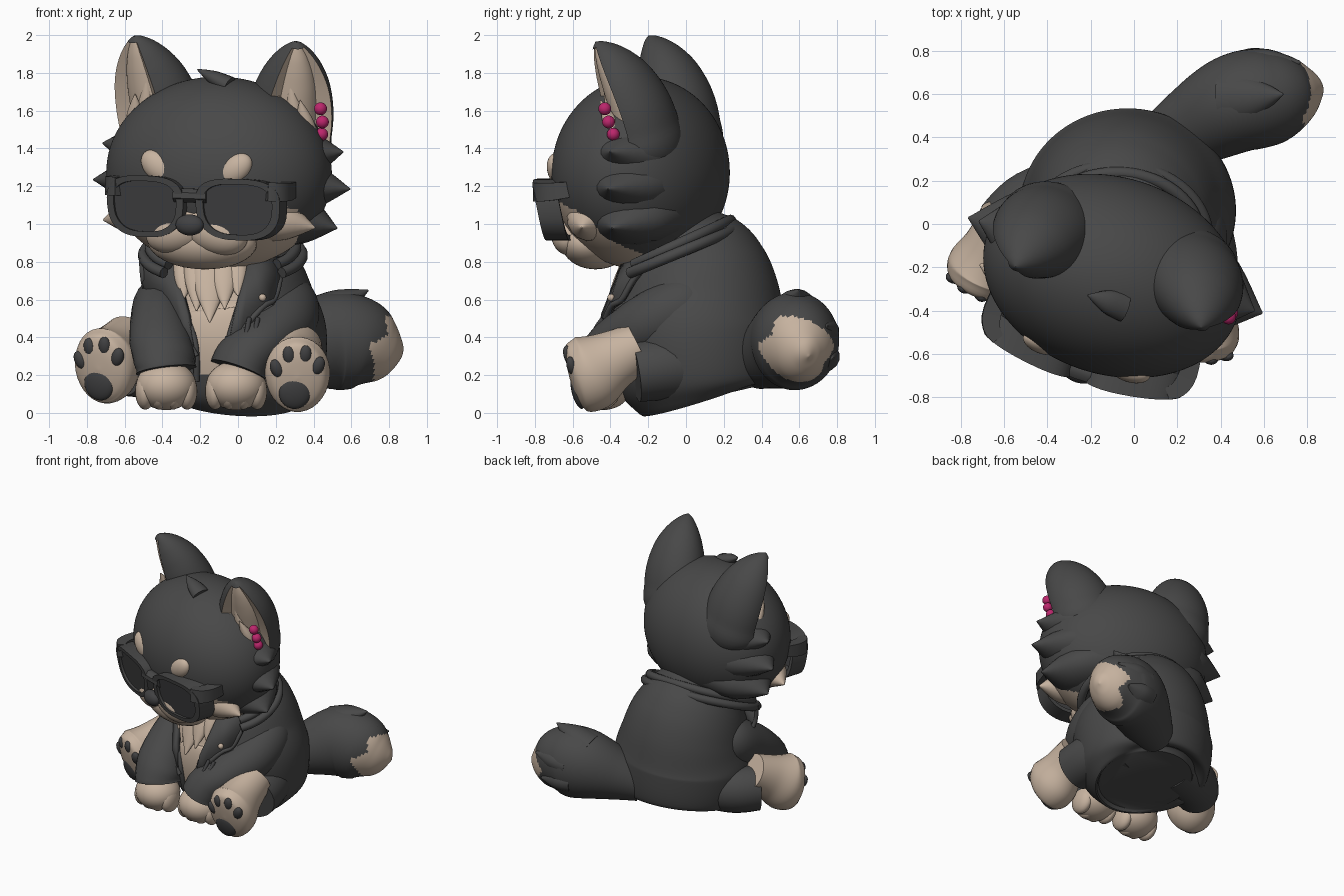
import bpy, bmesh
from math import sin, cos, pi, radians, copysign
from mathutils import Vector, Matrix
from mathutils.bvhtree import BVHTree

if "Cube" in bpy.data.objects:
    bpy.data.objects.remove(bpy.data.objects["Cube"])


def material(name, rgb):
    m = bpy.data.materials.new(name)
    m.use_nodes = True
    m.diffuse_color = (*rgb, 1)
    m.node_tree.nodes["Principled BSDF"].inputs["Base Color"].default_value = (*rgb, 1)
    return m


DARK = material("charcoal", (0.065, 0.065, 0.065))
CREAM = material("cream", (0.57, 0.45, 0.35))
BLACK = material("soft black", (0.053, 0.053, 0.055))
PINK = material("magenta", (0.5, 0.02, 0.15))
WORLD = Matrix()
HEAD = (Matrix.Translation((-0.1, -0.24, 1.27)) @ Matrix.Rotation(radians(-18), 4, 'Z')
        @ Matrix.Rotation(radians(2), 4, 'Y'))
SIDES = (("left", 1), ("right", -1))


def finish(name, bm, mats, M=WORLD, rule=None):
    """Colour faces by a rule, smooth all but hard edges, and link the object."""
    bmesh.ops.recalc_face_normals(bm, faces=bm.faces)
    for f in bm.faces:
        f.smooth = True
        if rule and rule(f.calc_center_median()):
            f.material_index = 1
    for e in bm.edges:
        e.smooth = e.calc_face_angle(0) < radians(42)
    me = bpy.data.meshes.new(name)
    bm.to_mesh(me)
    bm.free()
    for m in mats:
        me.materials.append(m)
    ob = bpy.data.objects.new(name, me)
    bpy.context.scene.collection.objects.link(ob)
    ob.matrix_world = M
    return ob


def spline(pts, steps):
    pts, out = [Vector(p) for p in pts], []
    for i in range(len(pts) - 1):
        p, q = pts[i], pts[i + 1]
        o, r = pts[max(i - 1, 0)], pts[min(i + 2, len(pts) - 1)]
        for s in range(steps):
            t = s / steps
            out.append((p * 2 + (q - o) * t + (o * 2 - p * 5 + q * 4 - r) * t * t
                        + (p * 3 - o - q * 3 + r) * t ** 3) * 0.5)
    return out + [pts[-1]]


def loft(name, secs, mats, M=WORLD, ref=(0, 0, 1), n=24, steps=6, dent=None, rule=None):
    """Skin elliptical sections (x, y, z, a, b); dent(z, angle) scales the radius."""
    bm, rings = bmesh.new(), []
    secs = spline(secs, steps)
    cen = [Vector(s[:3]) for s in secs]
    for i, s in enumerate(secs):
        d = (cen[min(i + 1, len(cen) - 1)] - cen[max(i - 1, 0)]).normalized()
        side = d.cross(Vector(ref)).normalized()
        up = side.cross(d)
        ring = []
        for k in range(n):
            a = 2 * pi * (k + 0.5) / n
            m = dent(s[2], a) if dent else 1
            v = bm.verts.new(cen[i] + (side * max(s[3], .003) * cos(a) + up * max(s[4], .003) * sin(a)) * m)
            ring.append((v, m))
        rings.append(ring)
    for r, q in zip(rings, rings[1:]):
        for k in range(n):
            c = (r[k], r[(k + 1) % n], q[(k + 1) % n], q[k])
            f = bm.faces.new([v for v, _ in c])
            f.material_index = int(any(m < 1 for _, m in c))
    for r in (rings[0], rings[-1]):
        bm.faces.new([v for v, _ in r])
    return finish(name, bm, mats, M, rule)


def tube(name, pts, r, mat, M=WORLD, ref=(0, 0, 1)):
    return loft(name, [(*p, r, r) for p in pts], [mat], M, ref, n=10, steps=4)


def tuft(name, a, b, w, h, mat, M=WORLD, ref=(0, 0, 1)):
    mid = Vector(a).lerp(Vector(b), 0.5)
    loft(name, [(*a, w, h), (*mid, w * .75, h * .75), (*b, .004, .004)], [mat], M, ref, n=16)


def blob(name, c, r, mats, M=WORLD, tilt=0, seg=32, rule=None):
    bm = bmesh.new()
    bmesh.ops.create_uvsphere(bm, u_segments=seg, v_segments=seg * 5 // 8, radius=1)
    bm.transform(Matrix.Translation(c) @ Matrix.Rotation(tilt, 4, 'Y') @ Matrix.Diagonal((*r, 1)))
    return finish(name, bm, mats, M, rule)


# Torso in a jacket with a cream chest opening
def chest(c):
    return c.y < -0.1 and 0.2 < c.z < 0.95 and abs(c.x + 0.14) < 0.07 + 0.38 * max(0, c.z - 0.35)


torso = loft("jacket_body", [(-.02, .1, .085, .34, .32), (-.02, .09, .14, .46, .43), (-.03, .06, .4, .5, .475),
                             (-.05, .06, .6, .45, .44), (-.07, .02, .78, .39, .39), (-.08, -.05, .95, .28, .28),
                             (-.08, -.08, 1.05, .2, .2)],
             [DARK, CREAM], ref=(0, 1, 0), n=120, steps=10, rule=chest)
tree = BVHTree.FromPolygons([v.co for v in torso.data.vertices], [p.vertices for p in torso.data.polygons])


def on_front(x, z, off):
    hit = tree.ray_cast(Vector((x, -2, z)), Vector((0, 1, 0)))[0]
    return (x, (hit.y if hit else -0.1) - off, z)


# Chest fluff
for x, z, w in ((-.29, .6, .07), (-.22, .54, .08), (-.15, .48, .1), (-.07, .55, .08), (0, .62, .07)):
    tuft("chest_fluff", on_front(x * .9 - .014, .8, -.02), on_front(x, z, .035), w, .045, CREAM, ref=(0, 1, 0))

# Collar, lapels, front edges and studs
for i, (r, drop) in enumerate(((.0, .02), (.035, -.025))):
    ring = [radians(-42 + 264 * k / 24) for k in range(25)]
    tube(f"collar_band_{i + 1}", [(-.08 + (.385 + r) * cos(a), -.07 + (.305 + r) * sin(a),
                                   .86 + .14 * sin(a) + drop) for a in ring], .03, DARK)
for side, s in SIDES:
    outline = [(.2, .82), (.37, .82), (.36, .7), (.33, .6), (.27, .56), (.16, .43), (.08, .3), (.12, .52)]
    bm = bmesh.new()
    f = bm.faces.new([bm.verts.new(on_front(-.14 + s * x, z, .03)) for x, z in outline])
    bmesh.ops.triangulate(bm, faces=[f])
    lapel = finish(f"{side}_lapel", bm, [DARK])
    thick = lapel.modifiers.new("thickness", 'SOLIDIFY')
    thick.thickness, thick.offset = .035, 0
    tube(f"{side}_lapel_edge", [on_front(-.14 + s * x, z, .035) for x, z in outline[1:7]], .016, DARK, ref=(0, 1, 0))
    tube(f"{side}_jacket_edge", [on_front(-.14 + s * x, z, .01) for x, z in
                                 ((.22, .8), (.14, .55), (.085, .35), (.08, .17))], .018, DARK, ref=(0, 1, 0))
    blob(f"{side}_stud", on_front(-.14 + s * .27, .61, .066), (.02, .02, .02), [CREAM], seg=16)

# Sleeves and front paws with four toes
for side, path, px in (("left", [(.2, .12, .64, .07, .07), (.265, .02, .58, .15, .16), (.25, -.18, .48, .165, .165),
                                 (.12, -.35, .38, .165, .14), (.03, -.41, .29, .168, .145),
                                 (.0, -.425, .225, .172, .15)], -.01),
                       ("right", [(-.32, .12, .64, .07, .07), (-.39, .02, .58, .15, .16), (-.42, -.18, .48, .15, .165),
                                  (-.41, -.34, .38, .165, .14), (-.39, -.41, .29, .168, .145),
                                  (-.38, -.425, .225, .172, .15)], -.38)):
    loft(f"{side}_sleeve", path, [DARK])
    blob(f"{side}_paw", (px, -.44, .145), (.16, .155, .13), [CREAM])
    for k in range(4):
        x = (k - 1.5) * .074
        blob(f"{side}_paw_toe_{k + 1}", (px + x, -.485 + abs(x) * .35, .115), (.054, .095, .098), [CREAM], seg=20)
for x in (.04, .085):
    tube("sleeve_zip", [(x, -.5, .39), (x + .01, -.475, .45), (x + .02, -.44, .5)], .013, BLACK)

# Legs and big feet with sole pads
for side, at, yaw, leg in (("left", (.315, -.52, .21), 0, [(.2, .15, .26, .19, .17), (.29, -.1, .24, .18, .17),
                                                         (.32, -.27, .215, .165, .16)]),
                           ("right", (-.7, -.22, .255), -25, [(-.25, .14, .26, .19, .17), (-.47, .08, .25, .17, .17),
                                                            (-.6, -.03, .25, .155, .16)])):
    loft(f"{side}_leg", leg, [DARK])
    F = Matrix.Translation(at) @ Matrix.Rotation(radians(yaw), 4, 'Z') @ Matrix.Rotation(radians(16), 4, 'X')
    loft(f"{side}_foot", [(0, .3, .06, .13, .13), (0, .15, .03, .14, .16), (0, .02, 0, .172, .205),
                          (0, -.06, 0, .15, .185), (0, -.09, 0, .09, .12), (0, -.1, 0, .004, .004)],
         [CREAM], F, n=32)
    blob(f"{side}_sole_pad", (-.015, -.08, -.085), (.084, .03, .088), [BLACK], F)
    for k, (x, z, t) in enumerate(((-.108, .045, -.4), (-.045, .115, -.1), (.04, .12, .1), (.107, .06, .4))):
        blob(f"{side}_toe_pad_{k + 1}", (x, -.07, z), (.035, .028, .053), [BLACK], F, t, seg=20)


# Bushy tail with a cream tip below dark locks
def tail_tip(c):
    jag = .07 * abs((c.z * 9 + c.y * 5) % 2 - 1)
    return c.x > .69 + jag + .6 * max(0, c.z - .36) - .25 * max(0, .27 - c.z)


loft("tail", [(.1, .38, .24, .12, .12), (.28, .46, .31, .19, .19), (.48, .56, .375, .23, .255),
              (.64, .59, .37, .22, .245), (.77, .62, .33, .15, .17), (.84, .64, .31, .07, .08),
              (.865, .65, .3, .004, .004)], [DARK, CREAM], n=64, steps=9, rule=tail_tip)
for a, b in (((.42, .57, .52), (.69, .6, .65)), ((.55, .58, .48), (.78, .6, .55)), ((.58, .5, .42), (.8, .48, .45)),
             ((.53, .68, .42), (.77, .75, .46)), ((.52, .68, .3), (.7, .78, .29))):
    tuft("tail_lock", a, b, .13, .1, DARK)


# Head with a cream lower face
def lower_face(c):
    jag = .03 * abs(c.x * 16 % 2 - 1) + .04 * abs(c.y * 14 % 2 - 1)
    top = -.18 if abs(c.x) < .12 else -.07 - .4 * max(0, abs(c.x) - .32)
    return c.y < .12 and c.z < top - jag - 1.15 * max(0, c.y + .17)


blob("head", (0, 0, 0), (.61, .455, .51), [DARK, CREAM], HEAD, seg=160, rule=lower_face)
blob("nose", (0, -.475, -.275), (.077, .045, .056), [BLACK], HEAD)
blob("chin", (0, -.25, -.365), (.3, .17, .145), [CREAM], HEAD)
tuft("crown_tuft", (.08, -.12, .465), (-.1, -.12, .545), .07, .05, DARK, HEAD)
for side, s in SIDES:
    blob(f"{side}_muzzle", (s * .095, -.345, -.305), (.19, .11, .12), [CREAM], HEAD, s * .3)
    blob(f"{side}_brow", (s * .21, -.39, .025), (.075, .055, .11), [CREAM], HEAD, s * .9)
    for k, (x, z) in enumerate(((.67, .135), (.715, -.06), (.65, -.27))):
        tuft(f"{side}_cheek_tuft_{k + 1}", (s * .27, .08, z * .75), (s * x, .05, z), .27, .17, DARK, HEAD)
    tuft(f"{side}_cream_cheek", (s * .3, -.17, -.22), (s * .59, -.14, -.27), .14, .13, CREAM, HEAD)

    # Cupped ear opening forward and outward
    mid = 3 * pi / 2 - s * .62

    def cup(z, a):
        return .62 if .17 < z < .69 and abs(a - mid) < .92 else 1

    ear = [(s * .31 - .012, .08, .03, .12, .1)]
    for t in (0, .2, .4, .6, .75, .87, .95, .985, 1):
        r = .24 * (1 - t ** 3) ** .75
        ear.append((s * (.327 + .125 * t) - .012, .12 - .22 * t ** 1.8, .14 + .57 * t, r, r * .86))
    loft(f"{side}_ear", ear, [DARK, CREAM], HEAD, (0, 1, 0), n=72, steps=5, dent=cup)
    for k, (x, z) in enumerate(((.34, .42), (.4, .5), (.46, .4))):
        tuft(f"{side}_ear_fluff_{k + 1}", (s * (x + .02), .03, .2), (s * x, -.07, z), .06, .05, CREAM, HEAD, (0, 1, 0))
    tuft(f"{side}_ear_front_tuft", (s * .29, -.12, .27), (s * .26, -.16, .4), .06, .04, DARK, HEAD, (0, 1, 0))


# Sunglasses
def curved(x, z, back=0):
    return (x, -.49 + .3 * x * x - .2 * (z + .185) + back, z)


def rim_point(s, a, k, back):
    x = copysign(abs(cos(a)) ** .7, cos(a)) * .222 * (1 + .1 * sin(a)) * k
    z = copysign(abs(sin(a)) ** .75, sin(a)) * .163 * k
    return curved(s * .258 + x, -.185 + z, back)


for side, s in SIDES:
    bm = bmesh.new()
    loops = [[bm.verts.new(rim_point(s, 2 * pi * i / 40, k, b)) for i in range(40)]
             for k, b in ((1, 0), (.82, 0), (.82, .13), (1, .13))]
    for j in range(4):
        p, q = loops[j], loops[(j + 1) % 4]
        for i in range(40):
            bm.faces.new((p[i], p[(i + 1) % 40], q[(i + 1) % 40], q[i]))
    finish(f"{side}_glasses_rim", bm, [DARK], HEAD)
    bm = bmesh.new()
    bm.faces.new([bm.verts.new(rim_point(s, 2 * pi * i / 40, .84, .02)) for i in range(40)])
    finish(f"{side}_lens", bm, [BLACK], HEAD)
    loft(f"{side}_glasses_arm", [(s * .41, -.44, -.085, .04, .07), (s * .455, -.4, -.085, .055, .07),
                                 (s * .475, -.32, -.08, .06, .065), (s * .46, -.15, -.06, .05, .05)],
         [DARK], HEAD, n=4, steps=3)
loft("glasses_bridge", [(*curved(x, -.12, .04), .045, .04) for x in (-.09, 0, .09)], [DARK], HEAD, n=8)

# Ear beads
for k, (x, y, z) in enumerate(((.437, -.43, 1.61), (.447, -.41, 1.54), (.443, -.385, 1.475))):
    blob(f"ear_bead_{k + 1}", (x, y, z), (.034, .034, .034), [PINK], seg=20)
